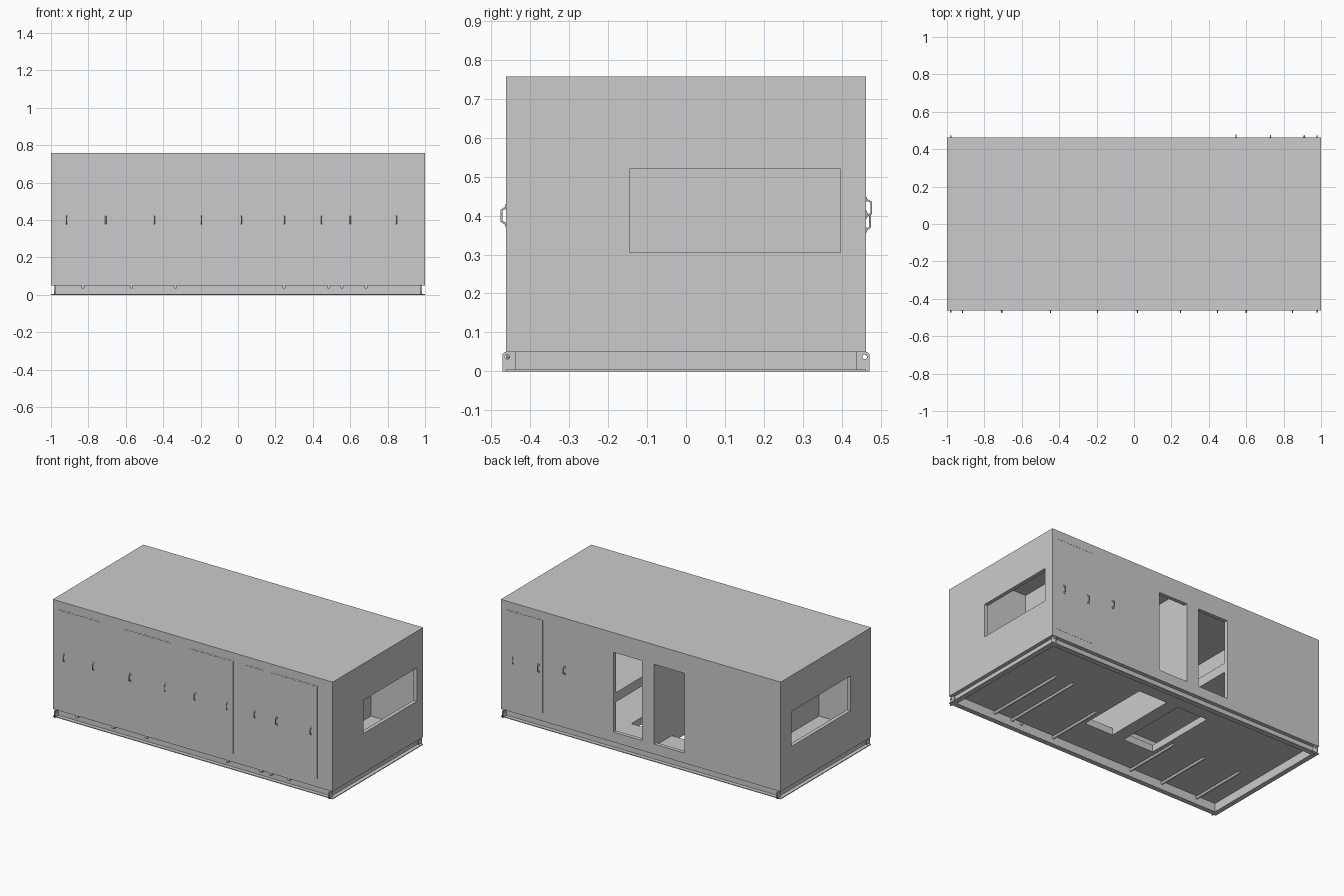
import bpy, bmesh, math
from mathutils import Vector

if "Cube" in bpy.data.objects:
    bpy.data.objects.remove(bpy.data.objects["Cube"])

X, Y, T = 1.0, 0.462, 0.025      # half length, half width, wall thickness


def finish(name, bm):
    bmesh.ops.recalc_face_normals(bm, faces=bm.faces)
    me = bpy.data.meshes.new(name)
    bm.to_mesh(me)
    bm.free()
    ob = bpy.data.objects.new(name, me)
    bpy.context.collection.objects.link(ob)
    return ob


def box(name, x0, x1, y0, y1, z0, z1):
    bm = bmesh.new()
    bmesh.ops.create_cube(bm, size=1)
    for v in bm.verts:
        v.co = ((x0 + x1) / 2 + v.co.x * (x1 - x0),
                (y0 + y1) / 2 + v.co.y * (y1 - y0),
                (z0 + z1) / 2 + v.co.z * (z1 - z0))
    return finish(name, bm)


def panel(name, axis, a0, a1, u, v, holes=()):
    """Slab from a0 to a1 along axis, with rectangular holes (u0, u1, v0, v1)."""
    def at(p, q):
        return {'x': (a0, p, q), 'y': (p, a0, q), 'z': (p, q, a0)}[axis]
    us = sorted(set(u) | {h[i] for h in holes for i in (0, 1)})
    vs = sorted(set(v) | {h[i] for h in holes for i in (2, 3)})
    bm = bmesh.new()
    for p0, p1 in zip(us, us[1:]):
        for q0, q1 in zip(vs, vs[1:]):
            cu, cv = (p0 + p1) / 2, (q0 + q1) / 2
            if not any(h[0] < cu < h[1] and h[2] < cv < h[3] for h in holes):
                bm.faces.new([bm.verts.new(at(*c)) for c in
                              ((p0, q0), (p1, q0), (p1, q1), (p0, q1))])
    bmesh.ops.remove_doubles(bm, verts=bm.verts, dist=1e-5)
    ext = bmesh.ops.extrude_face_region(bm, geom=bm.faces[:], use_keep_orig=True)
    step = Vector([(a1 - a0) * (axis == c) for c in 'xyz'])
    bmesh.ops.translate(bm, vec=step, verts=[g for g in ext['geom']
                                           if isinstance(g, bmesh.types.BMVert)])
    bmesh.ops.dissolve_limit(bm, angle_limit=0.01, verts=bm.verts, edges=bm.edges)
    return finish(name, bm)


def curve(name, splines, dims='3D', cyclic=False, bevel=0.0, extrude=0.0):
    cu = bpy.data.curves.new(name, 'CURVE')
    cu.dimensions = dims
    if dims == '2D':
        cu.fill_mode = 'BOTH'
    cu.bevel_depth, cu.bevel_resolution, cu.extrude = bevel, 1, extrude
    cu.use_fill_caps = dims == '3D'
    for pts in splines:
        s = cu.splines.new('POLY')
        s.points.add(len(pts) - 1)
        for p, co in zip(s.points, pts):
            p.co = (*co, 0, 1) if len(co) == 2 else (*co, 1)
        s.use_cyclic_u = cyclic
    ob = bpy.data.objects.new(name, cu)
    bpy.context.collection.objects.link(ob)
    return ob


# Doorways and the matching floor openings
doors = [(-0.01, 0.195), (-0.312, -0.095)]
floor_holes = [(a, b, -0.205, 0.28) for a, b in doors]

# Outer shell
box('roof', -X, X, -Y, Y, 0.735, 0.757)
panel('floor', 'z', 0.055, 0.1, (-X, X), (-Y, Y), floor_holes)
box('front_wall', -X, X, -Y, -Y + T, 0.1, 0.735)
panel('back_wall', 'y', Y, Y - T, (-X, X), (0.1, 0.735),
      [(a, b, 0.115, 0.63) for a, b in doors])
panel('right_wall', 'x', X, X - T, (-Y + T, Y - T), (0.1, 0.735),
      [(-0.145, 0.397, 0.305, 0.52)])
panel('left_wall', 'x', -X, -X + T, (-Y + T, Y - T), (0.1, 0.735),
      [(-0.25, 0.35, 0.3, 0.525)])

# Inner partitions and shelves
yi = Y - T
box('middle_partition', -0.095, -0.01, -yi, yi, 0.1, 0.735)
box('left_partition', -0.645, -0.63, -yi, yi, 0.1, 0.735)
box('right_partition', 0.63, 0.645, -0.2, yi, 0.1, 0.735)
box('closet_end', 0.38, 0.395, -yi, -0.2, 0.1, 0.735)
box('closet_side', 0.38, X - T, -0.215, -0.2, 0.1, 0.735)
box('left_shelf', -0.63, -0.312, -yi, yi, 0.3, 0.36)
box('right_shelf', 0.195, 0.63, -0.2, yi, 0.3, 0.36)

# Base frame: channel section running round the floor
def ring(name, inset, w, z0, z1):
    x, y = X - inset, Y - inset
    panel(name, 'z', z0, z1, (-x, x), (-y, y), [(-x + w, x - w, -y + w, y - w)])

ring('frame_bottom_flange', 0, 0.032, 0, 0.005)
ring('frame_web', 0.025, 0.007, 0.005, 0.05)
ring('frame_top_flange', 0, 0.032, 0.05, 0.055)

# Corner lifting lugs with a round eye
for sx in (-1, 1):
    for sy in (-1, 1):
        plate = [(0.437, 0), (0.472, 0), (0.472, 0.043), (0.465, 0.05), (0.437, 0.05)]
        eye = [(0.459 + 0.006 * math.cos(i * math.tau / 16),
                0.037 + 0.006 * math.sin(i * math.tau / 16)) for i in range(16)]
        lug = curve('lifting_lug', [[(sy * a, b) for a, b in s] for s in (plate, eye)],
                    '2D', True, extrude=0.004)
        lug.rotation_euler = (math.pi / 2, 0, math.pi / 2)
        lug.location.x = sx * 0.98

# Drain pipes under the floor, open to the front
for x, end in ((-0.83, -0.05), (-0.57, -0.05), (-0.335, -0.05), (0.245, -0.05),
               (0.485, -0.42), (0.555, 0.12), (0.685, 0.12)):
    bm = bmesh.new()
    bmesh.ops.create_cone(bm, cap_ends=True, segments=16, radius1=0.009,
                          radius2=0.009, depth=end + Y)
    pipe = finish('drain_pipe', bm)
    pipe.rotation_euler.x = math.pi / 2
    pipe.location = (x, (end - Y) / 2, 0.042)

# Access doors: thin raised leaves with a hinge strip on top
leaves = [(-1, -0.96, -0.665), (-1, -0.49, -0.15), (-1, -0.02, 0.29),
          (-1, 0.38, 0.51), (-1, 0.555, 0.89), (1, 0.7, 0.97)]
for s, x0, x1 in leaves:
    y0, y1 = sorted((s * Y, s * (Y + 0.001)))
    box('access_door', x0, x1, y0, y1, 0.102, 0.698)
    box('door_top_strip', x0, x1, y0, y1, 0.7, 0.704)

# Pull handles: bent bar with two feet
def handle(x, s, z, h, out):
    a, b = s * Y, s * (Y + out)
    curve('pull_handle', [[(x, a, z - h), (x, b, z - h * 0.65),
                           (x, b, z + h * 0.65), (x, a, z + h)]], bevel=0.003)
    for dz in (-h, h):
        y0, y1 = sorted((a, a + s * 0.003))
        box('handle_foot', x - 0.006, x + 0.006, y0, y1, z + dz - 0.006, z + dz + 0.006)

for x in (-0.917, -0.707, -0.447, -0.195, 0.018, 0.248, 0.447, 0.6, 0.847):
    handle(x, -1, 0.4, 0.022, 0.012)
for x, z in ((0.545, 0.42), (0.73, 0.385), (0.91, 0.385)):
    handle(x, 1, z, 0.022, 0.014 if x < 0.6 else 0.011)

# Turn the curves into meshes
for ob in bpy.context.scene.objects:
    ob.select_set(ob.type == 'CURVE')
    if ob.type == 'CURVE':
        bpy.context.view_layer.objects.active = ob
bpy.ops.object.convert(target='MESH')
